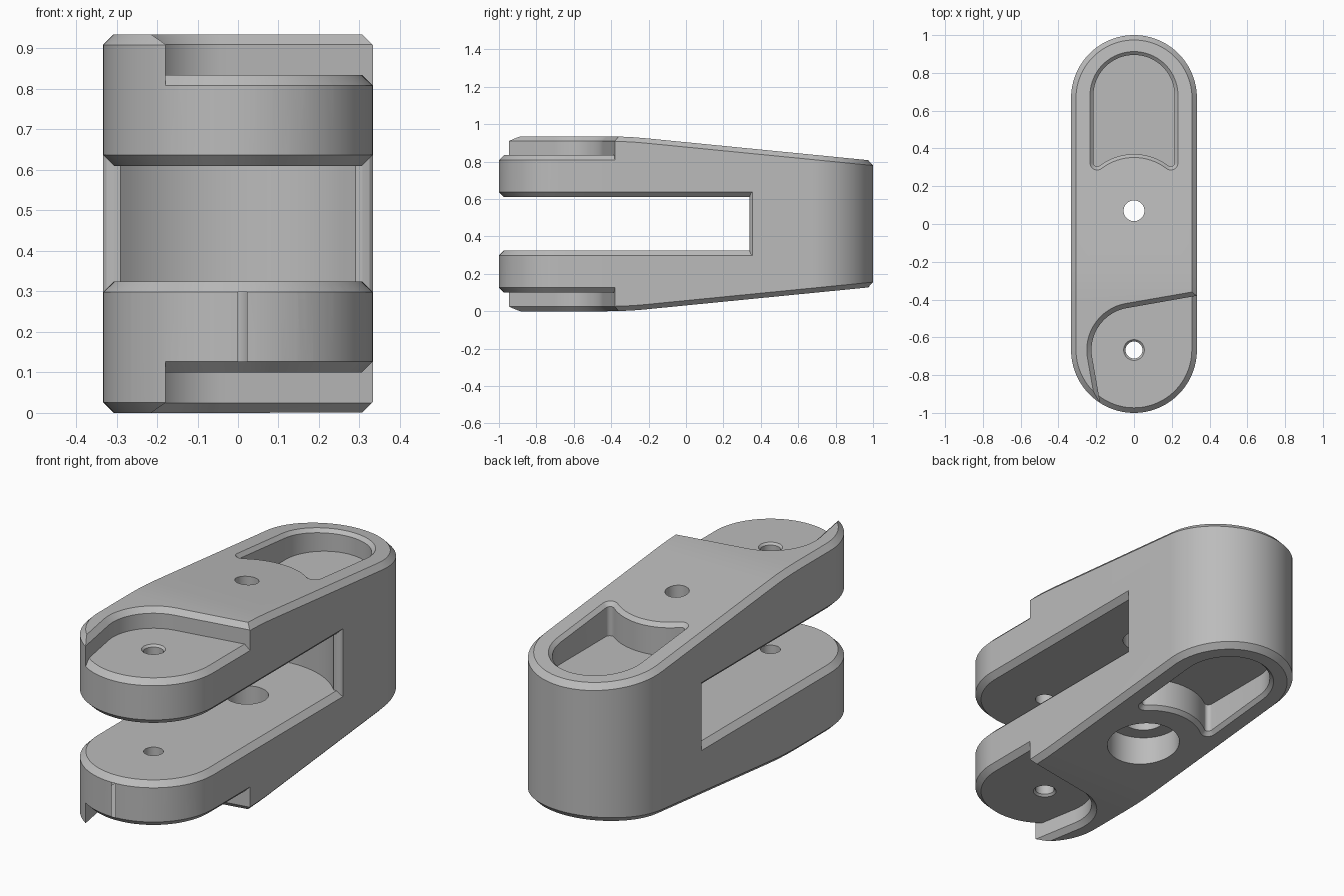
import bpy, bmesh
from math import sin, cos, atan2, radians, degrees, hypot, sqrt

cube = bpy.data.objects.get("Cube")
if cube:
    bpy.data.objects.remove(cube)

H = 0.935            # overall height
R = 0.333            # half width and end radius
END = 1 - R          # centre of the rounded ends
PIVOT = 0.07         # y of the main pivot hole

steel = bpy.data.materials.new("plain_grey")
steel.use_nodes = True
GREY = (0.5, 0.5, 0.5, 1)
steel.diffuse_color = GREY
steel.node_tree.nodes["Principled BSDF"].inputs["Base Color"].default_value = GREY


def drop(y):
    """How far the top has sloped down at y, easing in from the flat front."""
    t = max(0, y + 0.42)
    return t * t * 0.24 if t < 0.2 else 0.0096 + (t - 0.2) * 0.0985


def arc(cx, cy, r, start, stop, n=24):
    angles = [radians(start + (stop - start) * i / n) for i in range(n + 1)]
    return [(cx + r * cos(a), cy + r * sin(a)) for a in angles]


def loft(name, rings, flip=False, rows=False):
    """Solid through matching rings; rows caps it with strips across x."""
    bm = bmesh.new()
    loops = [[bm.verts.new((x, y, H - z if flip else z)) for x, y, z in ring] for ring in rings]
    n = len(loops[0])
    for a, b in zip(loops, loops[1:]):
        for i in range(n):
            j = (i + 1) % n
            bm.faces.new((a[i], a[j], b[j], b[i]))
    for cap in (loops[0], loops[-1]):
        if rows:
            for i in range(n // 2):
                quad = [cap[i], cap[i + 1], cap[-i - 1], cap[-i]]
                bm.faces.new(list(dict.fromkeys(quad)))
        else:
            bm.faces.new(cap)
    bmesh.ops.recalc_face_normals(bm, faces=bm.faces)
    mesh = bpy.data.meshes.new(name)
    bm.to_mesh(mesh)
    bm.free()
    ob = bpy.data.objects.new(name, mesh)
    mesh.materials.append(steel)
    bpy.context.collection.objects.link(ob)
    return ob


def cut(target, tool):
    """Subtract tool from target, then discard the tool."""
    tool.hide_render = True
    mod = target.modifiers.new("cut", "BOOLEAN")
    mod.operation, mod.solver, mod.object = "DIFFERENCE", "EXACT", tool
    bpy.context.view_layer.objects.active = target
    bpy.ops.object.modifier_apply(modifier=mod.name)
    bpy.data.objects.remove(tool)


def capsule(d):
    """Long rounded outline grown by d, starting at the front tip."""
    r = R + d
    side = arc(0, -END, r, -90, 0)
    side += [(r, y) for y in (-0.42, -0.35, -0.28, -0.22)]
    side += arc(0, END, r, 0, 90)
    return side + [(-x, y) for x, y in side[-2:0:-1]]


def level(outline, z, slope=0):
    return [(x, y, z + slope * drop(y)) for x, y in outline]


def flared_pad(top, flip):
    """Chamfered face that keeps widening below its top."""
    return loft("pad", [level(capsule(d), top - 0.027 - d) for d in (-0.027, 0.13)], flip)


# Body with chamfered, sloping top and bottom
C = 0.026
body = loft("clevis_body", [
    level(capsule(-C), 0, 1), level(capsule(0), C, 1),
    level(capsule(0), H - C, -1), level(capsule(-C), H, -1)], rows=True)

# Fork slot with a hollow round end wall and chamfered jaw edges
edge = degrees(atan2(0.27, 0.29))
slot_plan = arc(0, PIVOT, hypot(0.27, 0.29), edge, 180 - edge)
right = [(0.6, -1.3), (0.6, 0.362), (0.34, 0.362), (0.325, 0.346), (0.308, 0.34)]
slot_plan = right + slot_plan + [(-x, y) for x, y in reversed(right)]
slot = loft("slot", [level(slot_plan, 0.25), level(slot_plan, H - 0.25)])
for flip in (False, True):
    # the jaw faces point into the slot, so each pad is built mirrored about its face
    cut(slot, flared_pad(H - 0.61, flip))
cut(body, slot)


def recess_plan(d):
    """Round seat at the front with two tangent sides running outward."""
    pts = arc(0, -END, 0.225 + d, 100, 190)
    (ax, ay), (bx, by) = pts[0], pts[-1]
    s, c = sin(radians(10)), cos(radians(10))
    return [(ax + 0.8 * c, ay + 0.8 * s)] + pts + [(bx + 0.5 * s, by - 0.5 * c), (0.8, -1.3)]


def pocket_plan(d):
    """Rounded pocket with an inner edge curving round the pivot."""
    f, fx, big = 0.02, 0.195, 0.30
    rise = sqrt((big + f) ** 2 - fx ** 2)
    a = degrees(atan2(rise, fx))
    fy = PIVOT + rise
    pts = arc(0, 0.68, 0.215 + d, 0, 180, 40)
    pts += arc(-fx, fy, f + d, 180, 360 - a, 10)
    pts += arc(0, PIVOT, big - d, 180 - a, a)[1:-1]
    pts += arc(fx, fy, f + d, a - 180, 0, 10)
    return pts


for flip in (False, True):
    # Stepped front seat
    seat = loft("seat", [
        level(recess_plan(0), 0.75), level(recess_plan(0), H - 0.025),
        level(recess_plan(0.125), H + 0.1)], flip)
    cut(seat, flared_pad(H - 0.1, flip))
    cut(body, seat)
    # Rear pocket
    cut(body, loft("pocket", [
        level(pocket_plan(0), 0.71), level(pocket_plan(0), H - 0.018, -1),
        level(pocket_plan(0.1), H + 0.082, -1)], flip))


def bore(y, profile):
    cut(body, loft("bore", [level(arc(0, y, r, 0, 352.5, 47), z) for r, z in profile]))


# Front pin holes with countersinks, and the stepped main pivot hole
bore(-END, [(0.155, 0), (0.045, 0.11), (0.045, H - 0.11), (0.155, H)])
bore(PIVOT, [(0.173, -0.1), (0.173, 0.17), (0.098, 0.17), (0.098, 0.7), (0.055, 0.7), (0.055, 1.1)])

bpy.ops.object.select_all(action="DESELECT")
body.select_set(True)
bpy.context.view_layer.objects.active = body
bpy.ops.object.shade_smooth_by_angle(angle=radians(25))
